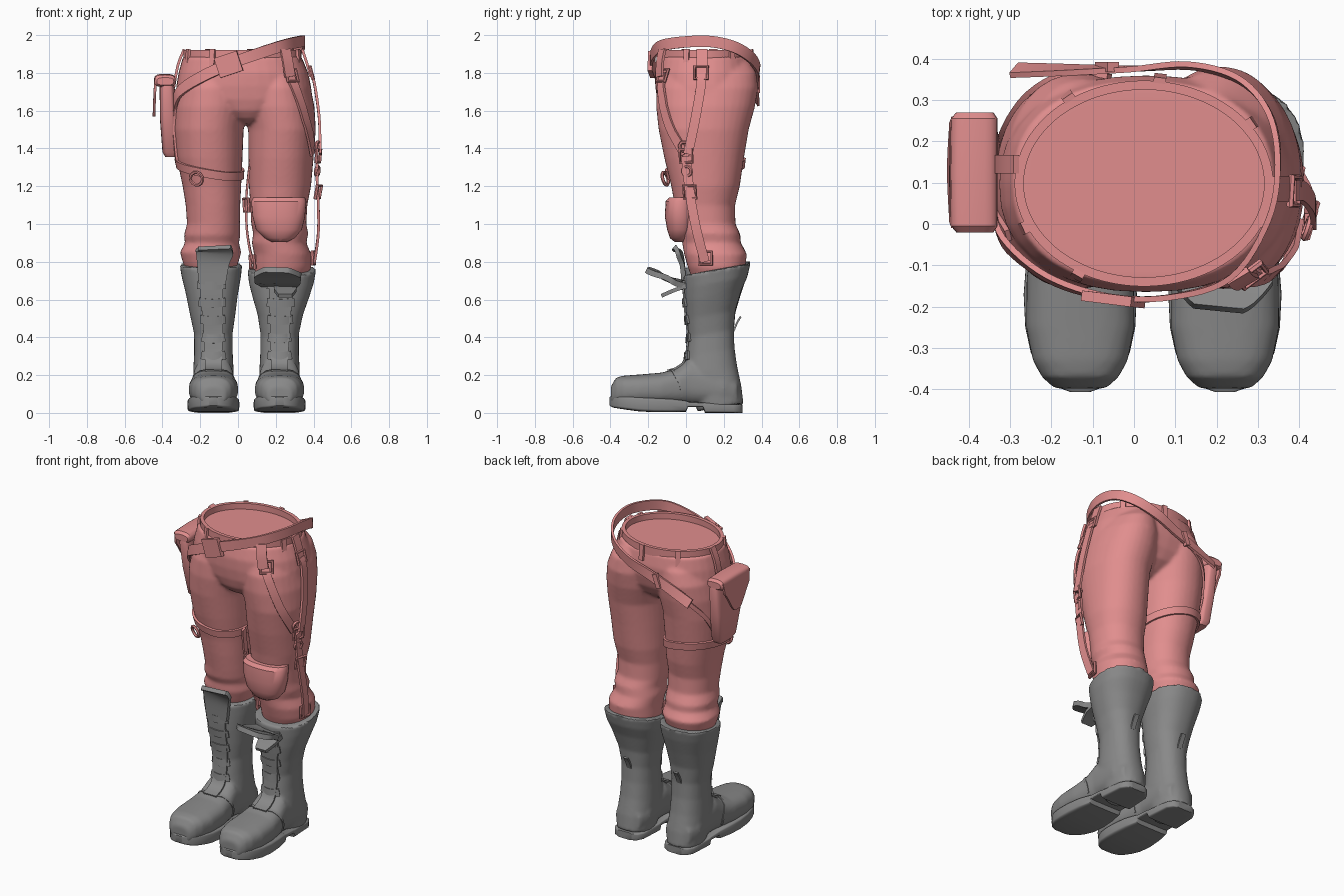
import bpy, bmesh, math
from mathutils import Vector
from mathutils.bvhtree import BVHTree

cube = bpy.data.objects.get("Cube")
if cube:
    bpy.data.objects.remove(cube)


def material(name, rgb):
    m = bpy.data.materials.new(name)
    m.use_nodes = True
    m.diffuse_color = (*rgb, 1)
    m.node_tree.nodes["Principled BSDF"].inputs["Base Color"].default_value = (*rgb, 1)
    return m


CLOTH = material("salmon cloth", (0.75, 0.27, 0.27))
LEATHER = material("grey leather", (0.25, 0.25, 0.25))


def finish(name, bm, mat):
    bmesh.ops.recalc_face_normals(bm, faces=bm.faces)
    me = bpy.data.meshes.new(name)
    bm.to_mesh(me)
    bm.free()
    ob = bpy.data.objects.new(name, me)
    bpy.context.collection.objects.link(ob)
    me.materials.append(mat)
    return ob


def skin(bm, rows, closed=False):
    """Join equal rows of points into a tube, capped unless closed."""
    vs = [[bm.verts.new(p) for p in row] for row in rows]
    n = len(vs[0])
    for i in range(len(vs) - (0 if closed else 1)):
        a, b = vs[i], vs[(i + 1) % len(vs)]
        for j in range(n):
            k = (j + 1) % n
            bm.faces.new((a[j], a[k], b[k], b[j]))
    if not closed:
        bm.faces.new(vs[0])
        bm.faces.new(vs[-1])


def loft(bm, rings, axis="z", power=2.3, sides=36, tilt=0):
    """Each ring is a level and the bounds of a rounded outline on it."""
    rows = []
    for level, u0, u1, v0, v1 in rings:
        row = []
        for i in range(sides):
            a = math.tau * i / sides
            c, s = math.cos(a), math.sin(a)
            du = (u1 - u0) / 2 * math.copysign(abs(c) ** (2 / power), c)
            dv = (v1 - v0) / 2 * math.copysign(abs(s) ** (2 / power), s)
            u, v = (u0 + u1) / 2 + du, (v0 + v1) / 2 + dv
            row.append((u, v, level + tilt * dv) if axis == "z" else (u, level, v))
        rows.append(row)
    skin(bm, rows)


def fuse(ob, voxel, rounds):
    """Melt overlapping lofts into one soft skin and return its search tree."""
    ob.modifiers.new("Remesh", "REMESH").voxel_size = voxel
    soft = ob.modifiers.new("Smooth", "SMOOTH")
    soft.iterations = rounds
    mat = ob.data.materials[0]
    deps = bpy.context.evaluated_depsgraph_get()
    ob.data = bpy.data.meshes.new_from_object(ob.evaluated_get(deps))
    ob.modifiers.clear()
    ob.data.materials.clear()
    ob.data.materials.append(mat)
    return BVHTree.FromPolygons([v.co for v in ob.data.vertices],
                                [p.vertices[:] for p in ob.data.polygons])


def curve(pts, closed, steps=6):
    pts = [Vector(p) for p in pts]
    n, path = len(pts), []
    for i in range(n if closed else n - 1):
        pick = (lambda k: pts[k % n]) if closed else (lambda k: pts[min(max(k, 0), n - 1)])
        a, b, c, d = (pick(i + k) for k in (-1, 0, 1, 2))
        for s in range(steps):
            t = s / steps
            path.append(0.5 * (2 * b + (c - a) * t + (2 * a - 5 * b + 4 * c - d) * t * t
                               + (3 * b - a - 3 * c + d) * t ** 3))
    return path if closed else path + [pts[-1]]


def strap(name, pts, widths, thick, mat=CLOTH, hug=None, lift=0.006, closed=False, out=None):
    """Flat ribbon along a path, optionally laid onto a surface; widths may be a list."""
    widths = widths if isinstance(widths, list) else [widths, widths]
    path, normals = curve(pts, closed), []
    for i, p in enumerate(path):
        n = Vector(out) if out else Vector((p.x - 0.03, p.y - 0.1, 0))
        if hug:
            loc, n, _, _ = hug.find_nearest(p)
            path[i] = loc + n * lift
        normals.append(n.normalized())
    rows, last = [], len(path) - 1
    for i, p in enumerate(path):
        nxt = path[(i + 1) % len(path)] if closed else path[min(i + 1, last)]
        prv = path[i - 1] if closed else path[max(i - 1, 0)]
        tan = (nxt - prv).normalized()
        side = tan.cross(normals[i]).normalized()
        n = side.cross(tan)
        f = i / last * (len(widths) - 1)
        k = min(int(f), len(widths) - 2)
        w = widths[k] + (widths[k + 1] - widths[k]) * (f - k)
        rows.append([p + side * a * w / 2 + n * b * thick / 2
                     for a, b in ((-1, -1), (1, -1), (1, 1), (-1, 1))])
    bm = bmesh.new()
    skin(bm, rows, closed)
    return finish(name, bm, mat)


def oval(cx, cy, rx, ry, z, lean_x=0, lean_y=0, count=16):
    turns = [(math.cos(math.tau * i / count), math.sin(math.tau * i / count)) for i in range(count)]
    return [(cx + rx * c, cy + ry * s, z + lean_x * c + lean_y * s) for c, s in turns]


# Trousers: two legs and the hips melted together
bm = bmesh.new()
loft(bm, [(.7, -.25, -.03, .05, .26), (.79, -.29, 0, .01, .3), (.85, -.308, .018, -.01, .32),
          (.9, -.28, .005, -.01, .29), (.94, -.287, .012, -.03, .29), (1, -.27, .01, -.04, .262),
          (1.1, -.277, .012, -.06, .26), (1.2, -.293, .017, -.078, .285), (1.35, -.325, .024, -.115, .305),
          (1.5, -.34, .03, -.145, .328), (1.62, -.335, .05, -.158, .352), (1.72, -.315, .05, -.155, .365),
          (1.8, -.27, .03, -.13, .35), (1.87, -.2, 0, -.1, .31)], power=2.15)
loft(bm, [(.66, .1, .34, .05, .28), (.77, .085, .388, .01, .315), (.84, .085, .388, -.01, .322),
          (.9, .073, .362, -.02, .29), (.95, .08, .372, -.03, .285), (1, .07, .362, -.045, .262),
          (1.1, .065, .367, -.06, .26), (1.2, .058, .387, -.078, .285), (1.35, .055, .4, -.115, .307),
          (1.5, .055, .412, -.145, .332), (1.62, .03, .405, -.158, .365), (1.72, .03, .385, -.155, .382),
          (1.8, .05, .35, -.13, .372), (1.87, .08, .27, -.1, .33)], power=2.15)
loft(bm, [(1.53, 0, .1, -.03, .2), (1.555, -.06, .16, -.1, .24), (1.6, -.17, .26, -.135, .3),
          (1.66, -.32, .395, -.153, .335), (1.73, -.327, .387, -.163, .355), (1.8, -.315, .372, -.165, .36),
          (1.885, -.292, .337, -.147, .345)])
body = fuse(finish("trousers", bm, CLOTH), 0.01, 7)

# Waistband and its loops
strap("waistband", oval(.024, .098, .302, .238, 1.882), .08, .022, closed=True)
for i, a in enumerate((-22, 35, 83, 125, 205, 240)):
    c, s = math.cos(math.radians(a)), math.sin(math.radians(a))
    x, y = .024 + .316 * c, .098 + .251 * s
    strap(f"belt_loop_{i + 1}", [(x, y, 1.925), (x + .01 * c, y + .01 * s, 1.83)], .03, .014, out=(c, s, 0))

# Slanted belt with front plate and rear buckle
strap("slanted_belt", [(-.34, .03, 1.62), (-.31, -.05, 1.7), (-.2, -.135, 1.775), (-.05, -.178, 1.845),
                       (.1, -.175, 1.9), (.24, -.125, 1.945), (.325, .01, 1.965), (.348, .14, 1.965),
                       (.33, .26, 1.935), (.26, .345, 1.88), (.14, .382, 1.82), (0, .375, 1.765),
                       (-.12, .373, 1.72), (-.29, .372, 1.65)], .06, .014)
strap("belt_plate", [(-.11, -.175, 1.825), (.01, -.19, 1.865)], .11, .025, out=(-.1, -1, 0))
strap("belt_keeper", [(-.08, .38, 1.7), (-.05, .38, 1.78)], .03, .025, out=(0, 1, 0))
strap("rear_hanger", [(-.06, .37, 1.74), (-.2, .33, 1.66), (-.3, .24, 1.52), (-.32, .17, 1.4)],
      .025, .012, hug=body)
strap("front_hanger", [(-.31, -.03, 1.7), (-.34, .02, 1.6), (-.34, .04, 1.47), (-.32, .05, 1.32)],
      .03, .012, hug=body)

# Hip pouch with rolled top and pointed flap
bm = bmesh.new()
loft(bm, [(1.355, -.385, -.325, .07, .2), (1.38, -.4, -.32, .05, .22), (1.55, -.413, -.325, .01, .25),
          (1.72, -.415, -.335, -.02, .27), (1.76, -.41, -.34, -.01, .26)], power=4)
finish("hip_pouch", bm, CLOTH)
bm = bmesh.new()
loft(bm, [(-.02, -.43, -.34, 1.735, 1.775), (-.005, -.443, -.33, 1.725, 1.79), (.125, -.445, -.33, 1.725, 1.795),
          (.255, -.443, -.33, 1.725, 1.79), (.27, -.43, -.34, 1.735, 1.775)], axis="y", sides=20, power=3)
finish("pouch_roll", bm, CLOTH)
strap("pouch_flap", [(-.435, .125, 1.77), (-.44, .125, 1.7), (-.445, .13, 1.57)], [.27, .24, .05], .014,
      out=(-1, 0, 0))
strap("pouch_hanger", [(-.285, .145, 1.925), (-.318, .145, 1.84), (-.34, .145, 1.72)], .045, .014, out=(-1, 0, 0))


def frame(name, at, size=.048, sides=4):
    """Metal-style link lying on the trousers."""
    loc, n, _, _ = body.find_nearest(Vector(at))
    spot = Vector(at) if (loc - Vector(at)).length > .03 else loc + n * .018
    bpy.ops.mesh.primitive_torus_add(major_segments=sides, minor_segments=6,
                                     major_radius=size, minor_radius=.009, location=spot)
    ob = bpy.context.object
    ob.name = name
    ob.rotation_euler = n.to_track_quat("Z", "Y").to_euler()
    ob.rotation_euler.rotate_axis("Z", math.pi / 4)
    ob.data.materials.clear()
    ob.data.materials.append(CLOTH)


# Thigh strap with hanging ring
strap("thigh_strap", oval(-.15, .1, .165, .2, 1.295, -.03, .03), .045, .014, hug=body, closed=True)
frame("thigh_ring", (-.22, -.11, 1.24), .035, 12)

# Leg harness straps, waist tabs and links
strap("harness_front", [(.27, -.12, 1.8), (.29, -.13, 1.75), (.36, -.1, 1.55), (.405, -.01, 1.37)],
      .05, .014, hug=body, lift=.012)
strap("harness_side", [(.385, .08, 1.8), (.405, .08, 1.74), (.43, .05, 1.56), (.435, .01, 1.37)],
      .05, .014, out=(1, 0, 0))
strap("harness_outer", [(.42, 0, 1.36), (.418, .01, 1.25), (.425, .03, 1.1), (.425, .06, .95), (.405, .1, .8)],
      .05, .014, out=(1, 0, 0))
strap("harness_inner", [(.06, -.03, 1.3), (.045, .01, 1.15), (.045, .04, 1), (.06, .07, .88), (.085, .1, .78)],
      .035, .012, out=(-1, 0, 0))
strap("front_waist_tab", [(.25, -.125, 1.925), (.262, -.137, 1.86), (.275, -.14, 1.78)], .06, .014, out=(.6, -1, 0))
strap("side_waist_tab", [(.34, .085, 1.925), (.362, .085, 1.86), (.385, .085, 1.78)], .06, .014, out=(1, 0, 0))
for i, at in enumerate([(.29, -.13, 1.79), (.385, .08, 1.8), (.425, 0, 1.36), (.425, .02, 1.17),
                        (.41, .1, .82), (.045, .02, 1.1), (.085, .1, .8)]):
    frame(f"harness_link_{i + 1}", at)
for i, at in enumerate([(.42, -.01, 1.41), (.42, .005, 1.28)]):
    frame(f"harness_ring_{i + 1}", at, .025, 12)

# Knee pad
bm = bmesh.new()
loft(bm, [(.905, .18, .26, -.06, .02), (.925, .14, .3, -.085, .02), (.97, .095, .338, -.1, .04),
          (1.04, .077, .355, -.112, .05), (1.12, .07, .362, -.108, .05), (1.14, .08, .355, -.09, .05)])
finish("knee_pad", bm, CLOTH)


def boot(side, cx, lean, top, tilt, flare):
    def mid(z):
        return cx + lean * max(z - .4, 0)

    # Shaft and foot melted together
    bm = bmesh.new()
    shaft = [(.03, .1, .06, .304), (.12, .108, .04, .293), (.22, .107, -.01, .271), (.32, .102, .003, .257),
             (.42, .102, .013, .253), (.52, .12, .003, .262), (.62, flare - .03, -.008, .293),
             (top - .06, flare - .01, -.012, .325), (top + .01, flare, -.015, .342)]
    loft(bm, [(z, mid(z) - w, mid(z) + w, y0, y1) for z, w, y0, y1 in shaft], tilt=tilt)
    foot = [(.27, .085, .18), (.2, .11, .22), (.02, .108, .29), (-.05, .117, .235), (-.13, .13, .213),
            (-.25, .131, .203), (-.33, .115, .197), (-.37, .093, .187), (-.398, .062, .14)]
    loft(bm, [(y, cx - w, cx + w, .04, h) for y, w, h in foot], axis="y", power=2.6)
    skin_tree = fuse(finish(f"{side}_boot", bm, LEATHER), .01, 4)

    # Stepped sole
    bm = bmesh.new()
    sole = [(.3, .05, 0, .045), (.285, .08, 0, .045), (.25, .1, 0, .045), (.1, .11, 0, .055), (.09, .11, .03, .055),
            (.01, .112, .03, .06), (0, .114, .006, .065), (-.08, .13, .004, .075), (-.17, .137, .004, .08),
            (-.25, .133, .008, .085), (-.31, .12, .016, .09), (-.35, .103, .022, .09), (-.38, .078, .027, .09),
            (-.397, .05, .033, .088), (-.406, .025, .04, .083)]
    loft(bm, [(y, cx - w, cx + w, z0, z1) for y, w, z0, z1 in sole], axis="y", power=7)
    finish(f"{side}_sole", bm, LEATHER)

    # Closure strip, cross tabs, instep seam and pull tab
    strap(f"{side}_closure", [(mid(top), -.02, top - .06), (mid(.5), -.01, .5), (cx, -.02, .3), (cx, -.1, .23)],
          [.13, .11, .09, .09], .01, LEATHER, skin_tree, .002)
    for i in range(5):
        z = .3 + i * .093
        x = mid(z)
        strap(f"{side}_tab_{i + 1}", [(x - .07, 0, z + .008), (x, -.02, z), (x + .07, 0, z + .008)],
              .045, .012, LEATHER, skin_tree, .008)
    strap(f"{side}_instep_seam", [(cx - .12, -.02, .08), (cx - .11, -.03, .15), (cx, -.09, .23),
                                  (cx + .11, -.03, .15), (cx + .12, -.02, .08)], .014, .008, LEATHER, skin_tree, .001)
    strap(f"{side}_pull_tab", [(cx, .25, .43), (cx, .272, .48), (cx, .29, .51)], .03, .01, LEATHER, out=(0, 1, 0))


boot("right", -.13, -.035, .775, .1, .166)
boot("left", .22, .033, .75, .18, .182)

# Tongues and loose tabs
strap("right_tongue", [(-.137, -.01, .68), (-.132, -.02, .79), (-.125, -.04, .85), (-.125, -.065, .875)],
      [.14, .17, .2, .17], .025, LEATHER, out=(0, -1, .2))
strap("left_tongue", [(.22, .03, .67), (.21, -.06, .695), (.21, -.14, .73), (.205, -.205, .757)],
      [.15, .24, .25, .12], .03, LEATHER, out=(0, -.3, 1))
strap("left_loose_tab", [(.25, 0, .67), (.25, -.06, .65), (.25, -.13, .62)], [.12, .12, .07], .02, LEATHER,
      out=(0, -.3, 1))

# Soft shading with crisp edges
bpy.ops.object.select_all(action="DESELECT")
for ob in bpy.context.scene.objects:
    if ob.type == "MESH":
        ob.select_set(True)
        bpy.context.view_layer.objects.active = ob
bpy.ops.object.shade_smooth_by_angle(angle=math.radians(38))
